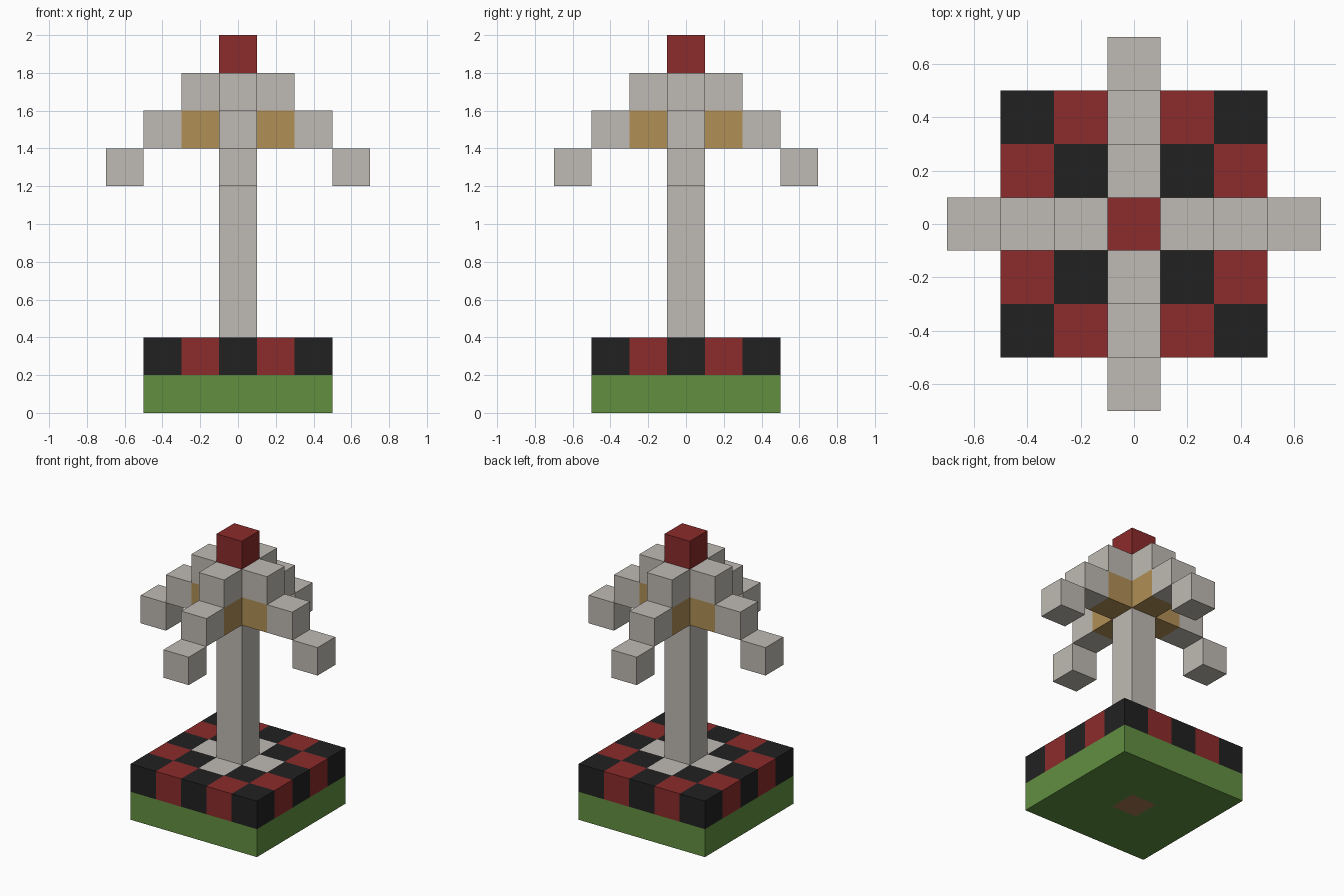
import bpy
import bmesh
from mathutils import Matrix, Vector

cube = bpy.data.objects.get("Cube")
if cube:
    bpy.data.objects.remove(cube, do_unlink=True)

CELL = 0.2


def material(name, rgb):
    """Flat material from display-space 0-255 values."""
    linear = [((c / 255 + 0.055) / 1.055) ** 2.4 for c in rgb]
    mat = bpy.data.materials.new(name)
    mat.use_nodes = True
    mat.diffuse_color = (*linear, 1)
    bsdf = mat.node_tree.nodes["Principled BSDF"]
    bsdf.inputs["Base Color"].default_value = (*linear, 1)
    bsdf.inputs["Roughness"].default_value = 0.9
    return mat


stone = material("pale stone", (191, 186, 179))
red = material("dark red", (140, 43, 43))
black = material("charcoal", (33, 33, 33))
tan = material("tan", (176, 143, 86))
green = material("grass green", (97, 143, 64))
brown = material("earth brown", (165, 118, 80))


def add_box(bm, center, size):
    mat = Matrix.Translation(center) @ Matrix.Diagonal((*size, 1))
    bmesh.ops.create_cube(bm, size=1, matrix=mat)


def finish(name, bm, mats):
    mesh = bpy.data.meshes.new(name)
    bm.to_mesh(mesh)
    bm.free()
    for mat in mats:
        mesh.materials.append(mat)
    obj = bpy.data.objects.new(name, mesh)
    bpy.context.collection.objects.link(obj)
    return obj


def slab(name, layer, mats, rule):
    """Five-by-five slab whose cell faces are coloured by a rule."""
    bm = bmesh.new()
    add_box(bm, (0, 0, (layer + 0.5) * CELL), (5 * CELL, 5 * CELL, CELL))
    for axis in ((1, 0, 0), (0, 1, 0)):
        for step in (-1.5, -0.5, 0.5, 1.5):
            bmesh.ops.bisect_plane(bm, geom=bm.verts[:] + bm.edges[:] + bm.faces[:],
                                   plane_co=Vector(axis) * step * CELL, plane_no=axis)
    bm.normal_update()
    for face in bm.faces:
        # Step just inside the face to find the cell it belongs to
        p = (face.calc_center_median() - face.normal * CELL / 2) / CELL
        face.material_index = rule(round(p.x), round(p.y), face.normal.z)
    return finish(name, bm, mats)


def column(name, bottom, top, mat):
    bm = bmesh.new()
    add_box(bm, (0, 0, (bottom + top) * CELL / 2), (CELL, CELL, (top - bottom) * CELL))
    return finish(name, bm, [mat])


def ring(name, distance, layer, mat):
    """Four blocks, one on each side of the post."""
    bm = bmesh.new()
    for dx, dy in ((1, 0), (-1, 0), (0, 1), (0, -1)):
        pos = Vector((dx * distance, dy * distance, layer + 0.5)) * CELL
        add_box(bm, pos, (CELL, CELL, CELL))
    return finish(name, bm, [mat])


def checker(i, j, nz):
    if abs(i) + abs(j) <= 1:
        return 2
    return (i + j) % 2


# Base: grass with an earth patch underneath, then the checkered floor
slab("grass_base", 0, [green, brown],
     lambda i, j, nz: int(i == 0 and j == 0 and nz < -0.5))
slab("checkered_floor", 1, [black, red, stone], checker)

# Post and its cap
column("post", 2, 9, stone)
column("top_cap", 9, 10, red)

# Stepped arms spreading outward and down
ring("upper_arms", 1, 8, stone)
ring("lamp_blocks", 1, 7, tan)
ring("middle_arms", 2, 7, stone)
ring("arm_tips", 3, 6, stone)
